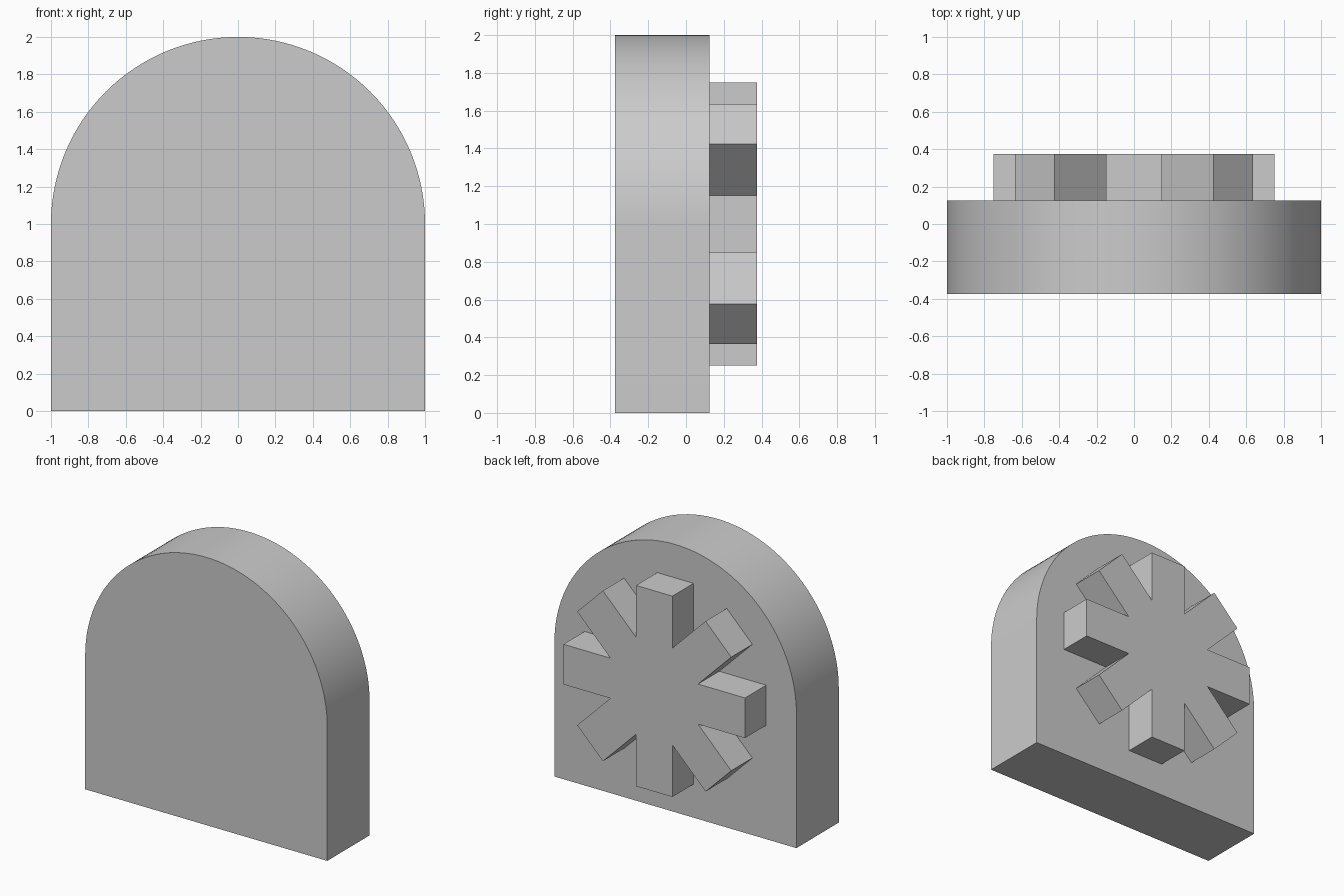
import bpy, bmesh
from math import pi, sin, cos, radians

if "Cube" in bpy.data.objects:
    bpy.data.objects.remove(bpy.data.objects["Cube"])


def prism(name, profile, y0, y1):
    """Extrude an (x, z) outline from y0 to y1."""
    bm = bmesh.new()
    face = bm.faces.new([bm.verts.new((x, y0, z)) for x, z in profile])
    ext = bmesh.ops.extrude_face_region(bm, geom=[face], use_keep_orig=True)
    moved = [v for v in ext["geom"] if isinstance(v, bmesh.types.BMVert)]
    bmesh.ops.translate(bm, verts=moved, vec=(0, y1 - y0, 0))
    bmesh.ops.recalc_face_normals(bm, faces=bm.faces)
    mesh = bpy.data.meshes.new(name)
    bm.to_mesh(mesh)
    bm.free()
    obj = bpy.data.objects.new(name, mesh)
    bpy.context.collection.objects.link(obj)
    return obj


# Arched plate: square lower half, semicircular top
SEG = 64
arch = [(-1, 0), (1, 0)]
arch += [(cos(pi * i / SEG), 1 + sin(pi * i / SEG)) for i in range(SEG + 1)]
plate = prism("arched_plate", arch, -0.375, 0.125)
bpy.context.view_layer.objects.active = plate
plate.select_set(True)
bpy.ops.object.shade_smooth_by_angle(angle=radians(30))

# Eight-armed raised star on the back: two tip corners and a notch per arm
ARMS, REACH, HALF = 8, 0.75, 0.15
notch = HALF / sin(pi / ARMS)
star = []
for i in range(ARMS):
    a = 2 * pi * i / ARMS
    for side in (-HALF, HALF):
        star.append((REACH * cos(a) - side * sin(a),
                     1 + REACH * sin(a) + side * cos(a)))
    b = a + pi / ARMS
    star.append((notch * cos(b), 1 + notch * sin(b)))
prism("raised_star", star, 0.125, 0.375)
